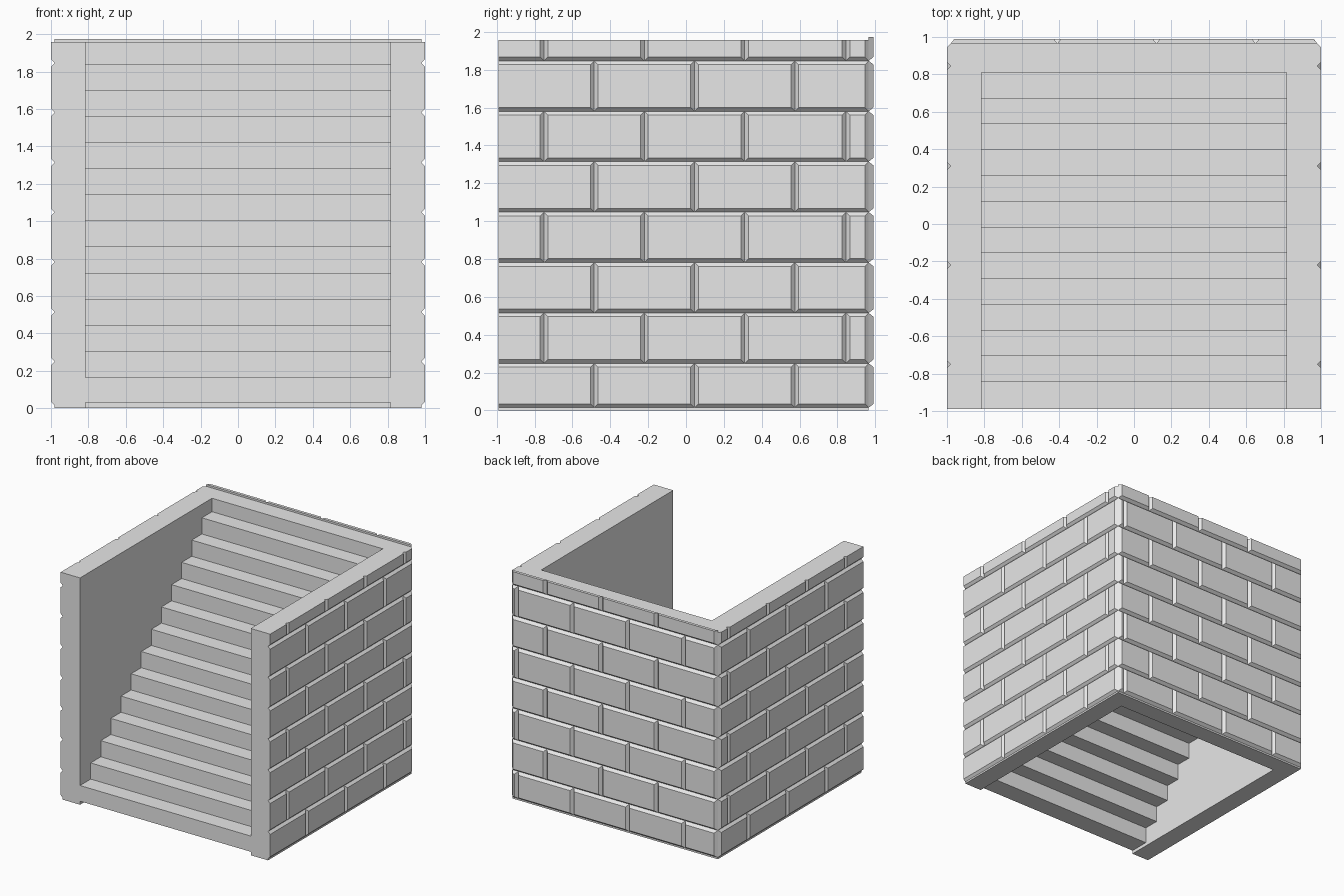
import bpy, bmesh

if "Cube" in bpy.data.objects:
    bpy.data.objects.remove(bpy.data.objects["Cube"])

grey = bpy.data.materials.new("stone_grey")
grey.diffuse_color = (0.8, 0.8, 0.8, 1)
grey.use_nodes = True
grey.node_tree.nodes["Principled BSDF"].inputs["Base Color"].default_value = grey.diffuse_color


def finish(bm, name):
    bmesh.ops.recalc_face_normals(bm, faces=bm.faces[:])
    mesh = bpy.data.meshes.new(name)
    bm.to_mesh(mesh)
    bm.free()
    mesh.materials.append(grey)
    obj = bpy.data.objects.new(name, mesh)
    bpy.context.collection.objects.link(obj)
    return obj


def prism(name, points, offset):
    """Extrude a closed outline along the offset."""
    bm = bmesh.new()
    face = bm.faces.new([bm.verts.new(p) for p in points])
    ext = bmesh.ops.extrude_face_region(bm, geom=[face])
    moved = [g for g in ext["geom"] if isinstance(g, bmesh.types.BMVert)]
    bmesh.ops.translate(bm, verts=moved, vec=offset)
    return finish(bm, name)


WX, FRONT, BACK, TOP = 0.98, -0.99, 0.965, 1.957   # wall outer faces
IX, IY = 0.815, 0.81                               # wall inner faces

# U-shaped wall around the stairs
outline = [(-WX, FRONT), (-IX, FRONT), (-IX, IY), (IX, IY),
           (IX, FRONT), (WX, FRONT), (WX, BACK), (-WX, BACK)]
prism("walls", [(x, y, 0) for x, y in outline], (0, 0, TOP))

# Stepped stair slab, open underneath
STEPS, RISE, GOING, LAP = 13, 0.1396, 0.1379, 0.025
y0, z0 = IY - STEPS * GOING, 0.03
profile = []
for k in range(STEPS):
    front = FRONT if k == 0 else y0 + k * GOING
    z = z0 + (k + 1) * RISE - 0.004
    profile += [(front, z0 if k == 0 else z - RISE), (front, z),]
profile.append((IY, z0 + STEPS * RISE - 0.004))
profile.append((IY, z0 + (STEPS - 1) * RISE))
for k in range(STEPS - 1, 0, -1):
    y = y0 + k * GOING + LAP
    profile += [(y, z0 + k * RISE), (y, z0 + (k - 1) * RISE)]
prism("stairs", [(-IX, y, z) for y, z in profile], (2 * IX, 0, 0))


def add_brick(bm, place, u0, u1, v0, v1, depth, sides):
    """Brick with sloped edges; sides = bevel flags left, right, bottom, top."""
    b = min(0.02, (u1 - u0) * 0.35)
    l, r, d, t = (b * s for s in sides)
    base = [(u0, v0), (u1, v0), (u1, v1), (u0, v1)]
    face = [(u0 + l, v0 + d), (u1 - r, v0 + d), (u1 - r, v1 - t), (u0 + l, v1 - t)]
    lo = [bm.verts.new(place(u, v, 0)) for u, v in base]
    hi = [bm.verts.new(place(u, v, depth)) for u, v in face]
    bm.faces.new(lo)
    bm.faces.new(hi)
    for i in range(4):
        j = (i + 1) % 4
        bm.faces.new((lo[i], lo[j], hi[j], hi[i]))


def brick_wall(name, place, start, end, even, odd, depth, top, square_start):
    bm = bmesh.new()
    rows = [0.015] + [0.249 + 0.2663 * k for k in range(7)] + [top]
    for row in range(8):
        cuts = [start] + (odd if row % 2 else even) + [end]
        for i in range(len(cuts) - 1):
            left = 0 if square_start and i == 0 else 1
            add_brick(bm, place, cuts[i], cuts[i + 1], rows[row], rows[row + 1],
                      depth, (left, 1, 1, 0 if row == 7 else 1))
    finish(bm, name)


# Running-bond bricks on both sides and the back
side_even, side_odd = [-0.485, 0.045, 0.575], [-0.75, -0.22, 0.31, 0.845]
for side, name in ((1, "right_bricks"), (-1, "left_bricks")):
    brick_wall(name, lambda u, v, d, s=side: (s * (WX + d), u, v),
               FRONT, BACK, side_even, side_odd, 0.02, TOP, True)
brick_wall("back_bricks", lambda u, v, d: (u, BACK + d, v), -WX, WX,
           [-0.67, -0.135, 0.395, 0.925], [-0.41, 0.12, 0.65], 0.025, 1.973, False)
